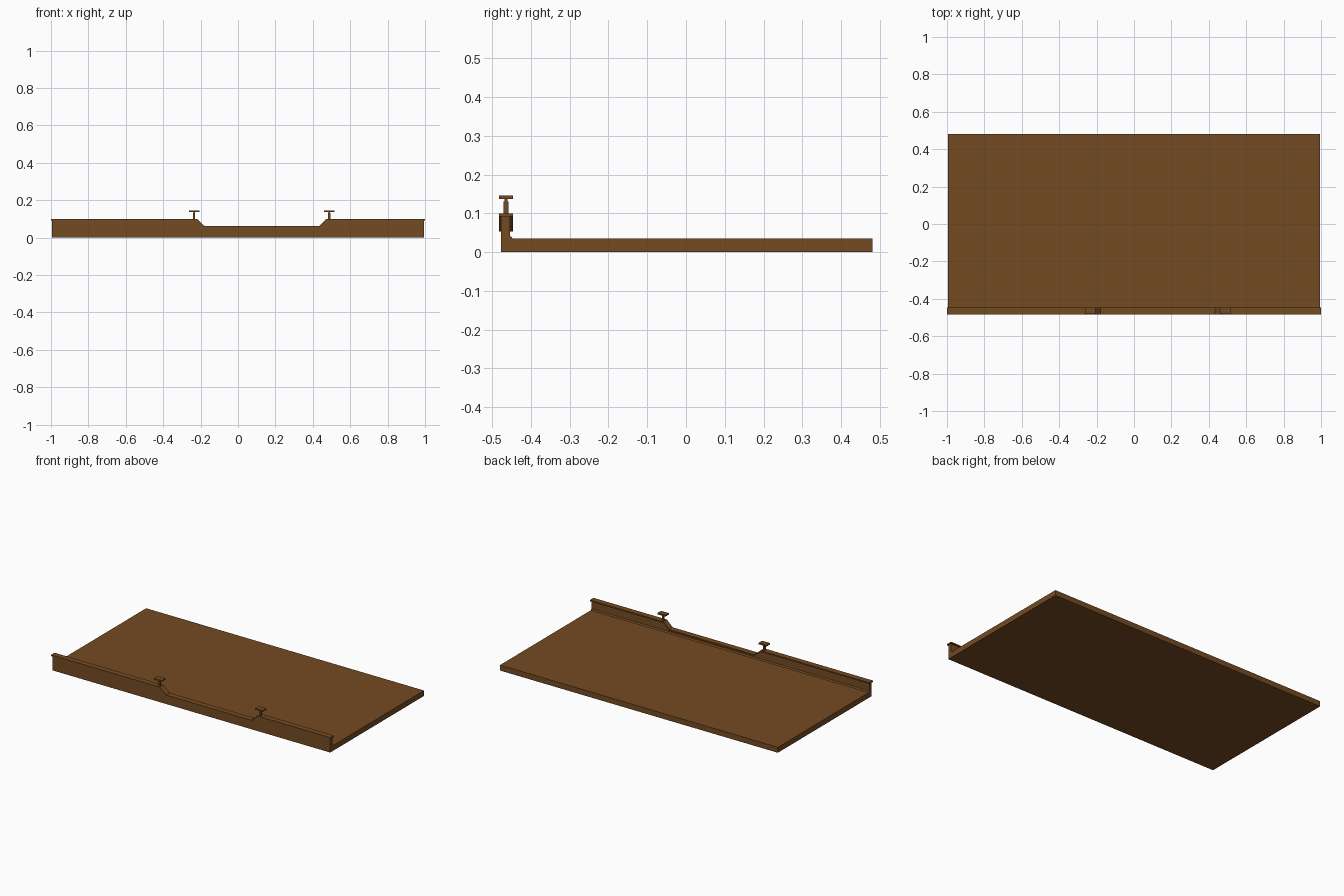
import bpy
import bmesh

cube = bpy.data.objects.get("Cube")
if cube:
    bpy.data.objects.remove(cube, do_unlink=True)

wood = bpy.data.materials.new("brown_wood")
wood.use_nodes = True
colour = (0.175, 0.07, 0.016, 1)
wood.diffuse_color = colour
bsdf = wood.node_tree.nodes["Principled BSDF"]
bsdf.inputs["Base Color"].default_value = colour
bsdf.inputs["Roughness"].default_value = 0.8


def prism(name, points, start, end, axis="y"):
    """Extrude a closed profile: (x, z) along y, or (y, z) along x."""
    bm = bmesh.new()

    def place(p, d):
        return (p[0], d, p[1]) if axis == "y" else (d, p[0], p[1])

    rings = [[bm.verts.new(place(p, d)) for p in points] for d in (start, end)]
    for ring in rings:
        bm.faces.new(ring)
    n = len(points)
    for i in range(n):
        j = (i + 1) % n
        bm.faces.new((rings[0][i], rings[0][j], rings[1][j], rings[1][i]))
    bmesh.ops.recalc_face_normals(bm, faces=bm.faces)
    mesh = bpy.data.meshes.new(name)
    bm.to_mesh(mesh)
    bm.free()
    mesh.materials.append(wood)
    obj = bpy.data.objects.new(name, mesh)
    bpy.context.collection.objects.link(obj)
    return obj


def box(name, x, y, z):
    return prism(name, [(x[0], z[0]), (x[1], z[0]), (x[1], z[1]), (x[0], z[1])], *y)


def rail_line(half, drop):
    """Stepped line of the rail, lowered in the middle."""
    return [(-half, 0.1 - drop), (-0.22, 0.1 - drop), (-0.178, 0.061 - drop),
            (0.433, 0.061 - drop), (0.474, 0.1 - drop), (half, 0.1 - drop)]


# Flat board and the small cove strip where it meets the wall
box("board", (-0.994, 0.994), (-0.477, 0.481), (0, 0.035))
prism("cove_strip", [(-0.456, 0.034), (-0.447, 0.034), (-0.449, 0.038), (-0.456, 0.044)],
      -0.994, 0.994, "x")

# Front wall with the lowered middle, and the overhanging cap along its top
prism("front_wall", [(-0.994, 0)] + rail_line(0.994, 0.004) + [(0.994, 0)], -0.4775, -0.454)
prism("wall_cap", rail_line(1, 0) + rail_line(1, 0.008)[::-1], -0.483, -0.446)

# Two T-shaped pegs beside the dip
for side, x in (("right", -0.235), ("left", 0.488)):
    box(side + "_peg_stem", (x - 0.006, x + 0.006), (-0.471, -0.458), (0.095, 0.13))
    box(side + "_peg_neck", (x - 0.004, x + 0.004), (-0.468, -0.461), (0.13, 0.138))
    box(side + "_peg_top", (x - 0.028, x + 0.028), (-0.482, -0.446), (0.137, 0.146))
